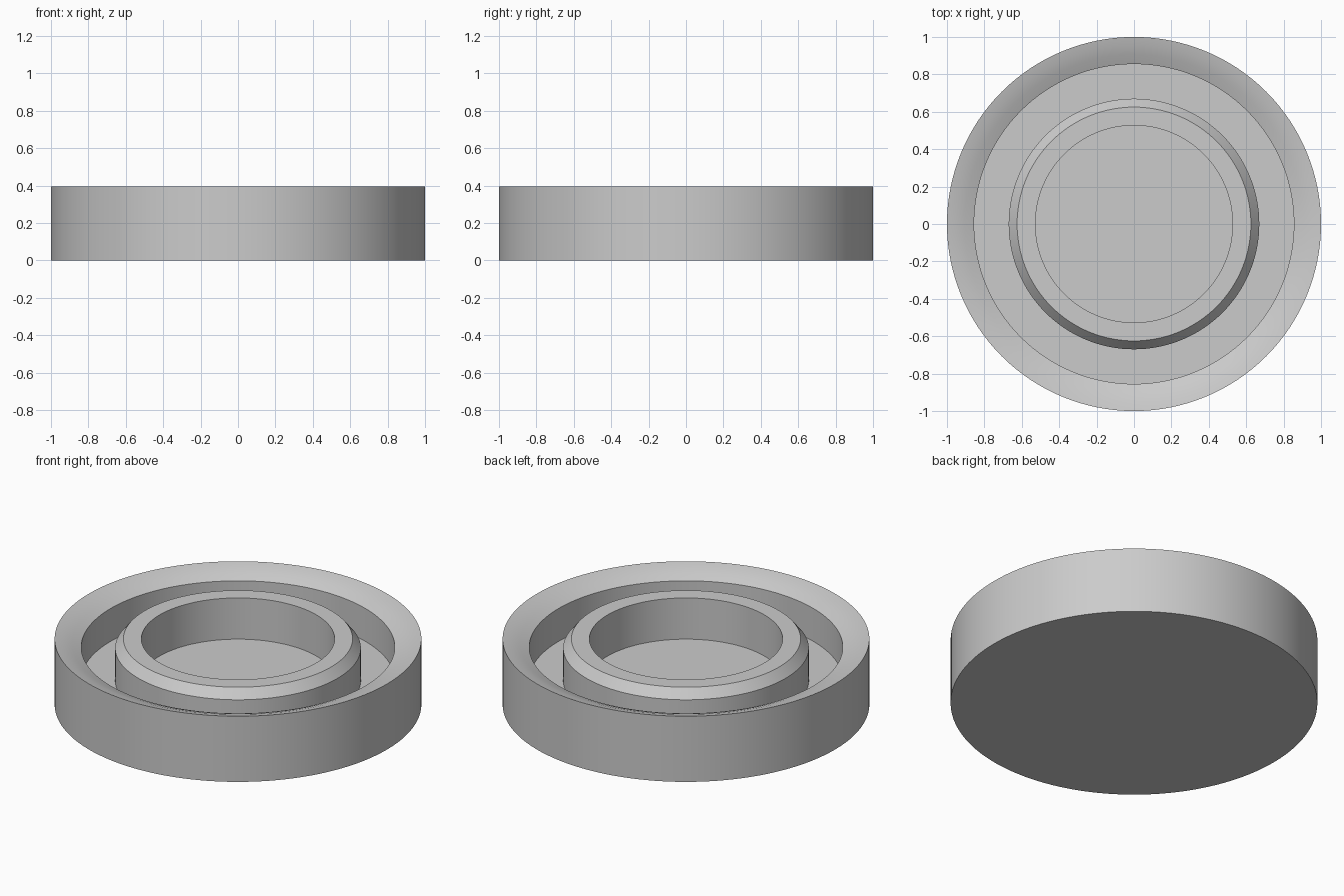
import bpy, bmesh, math

if "Cube" in bpy.data.objects:
    bpy.data.objects.remove(bpy.data.objects["Cube"])

SEGMENTS = 128

grey = bpy.data.materials.new("light grey")
grey.diffuse_color = (0.6, 0.6, 0.6, 1)
grey.use_nodes = True
grey.node_tree.nodes["Principled BSDF"].inputs["Base Color"].default_value = grey.diffuse_color


def lathe(name, profile):
    """Revolve a closed (radius, height) profile around z; radius 0 is a pole."""
    bm = bmesh.new()
    verts = [bm.verts.new((r, 0, z)) for r, z in profile]
    edges = [bm.edges.new(pair) for pair in zip(verts, verts[1:])]
    bmesh.ops.spin(bm, geom=verts + edges, cent=(0, 0, 0), axis=(0, 0, 1),
                   angle=2 * math.pi, steps=SEGMENTS, use_duplicate=False)
    bmesh.ops.remove_doubles(bm, verts=bm.verts, dist=1e-5)
    bmesh.ops.recalc_face_normals(bm, faces=bm.faces)
    mesh = bpy.data.meshes.new(name)
    bm.to_mesh(mesh)
    bm.free()
    mesh.materials.append(grey)
    obj = bpy.data.objects.new(name, mesh)
    bpy.context.collection.objects.link(obj)
    bpy.ops.object.select_all(action='DESELECT')
    obj.select_set(True)
    bpy.context.view_layer.objects.active = obj
    bpy.ops.object.shade_smooth_by_angle(angle=math.radians(30))
    return obj


# Round dish: sloping rim, groove, raised chamfered ring and central well
FLOOR, TOP = 0.147, 0.395
lathe("round_dish", [
    (0, 0), (1, 0), (1, TOP),                              # base and outer wall
    (0.955, 0.385), (0.905, 0.367), (0.855, 0.345),        # sloping rim
    (0.855, FLOOR), (0.67, FLOOR),                         # groove
    (0.67, 0.34), (0.625, TOP), (0.527, TOP),              # raised ring
    (0.527, FLOOR), (0, FLOOR),                            # central well
])
